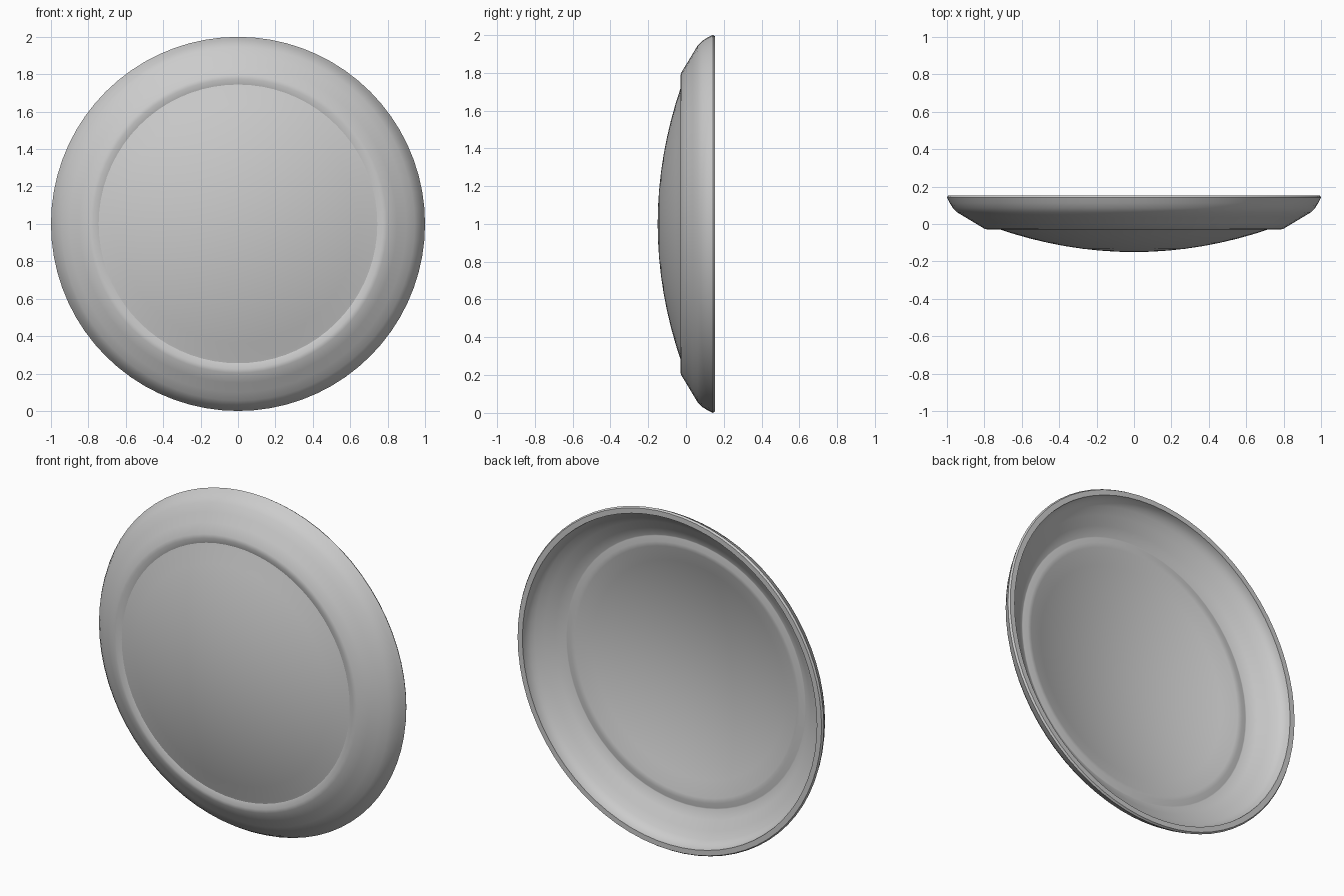
import bpy, bmesh, math
from mathutils import Matrix, Vector

if "Cube" in bpy.data.objects:
    bpy.data.objects.remove(bpy.data.objects["Cube"])

SEGMENTS = 72
THICKNESS = 0.03

# Outer profile as (radius, depth): domed centre, shallow groove, curved flange
outer = [(0.73 * i / 8, -0.15 + 0.125 * (i / 8) ** 2) for i in range(9)]
outer += [(0.745, -0.021), (0.775, -0.03), (0.797, -0.027), (0.85, 0.005), (0.90, 0.035),
          (0.945, 0.062), (0.968, 0.085), (0.985, 0.112), (1.0, 0.142)]

# Inner profile: the outer one pushed back along its normal
inner = []
for i, (r, y) in enumerate(outer[:-1]):
    a, b = outer[max(i - 1, 0)], outer[i + 1]
    n = Vector((a[1] - b[1], b[0] - a[0])).normalized() if i else Vector((0, 1))
    inner.append((r + n.x * THICKNESS, y + n.y * THICKNESS))

# Flat back rim joins both skins
profile = outer + [(0.993, 0.153), (0.962, 0.153)] + inner[::-1]

# Revolve around the front-to-back axis
bm = bmesh.new()
verts = [bm.verts.new((0 if r < 1e-4 else r, y, 0)) for r, y in profile]
edges = [bm.edges.new(pair) for pair in zip(verts, verts[1:])]
bmesh.ops.spin(bm, geom=verts + edges, cent=(0, 0, 0), axis=(0, 1, 0),
               angle=math.tau, steps=SEGMENTS)
bmesh.ops.remove_doubles(bm, verts=bm.verts, dist=0.0005)
bmesh.ops.recalc_face_normals(bm, faces=bm.faces)
bmesh.ops.transform(bm, matrix=Matrix.Translation((0, 0, 1)), verts=bm.verts)

mesh = bpy.data.meshes.new("round_shield")
bm.to_mesh(mesh)
bm.free()
shield = bpy.data.objects.new("round_shield", mesh)
bpy.context.collection.objects.link(shield)

# Smooth surfaces with a crisp rim
bpy.context.view_layer.objects.active = shield
shield.select_set(True)
bpy.ops.object.shade_smooth_by_angle(angle=math.radians(30))
